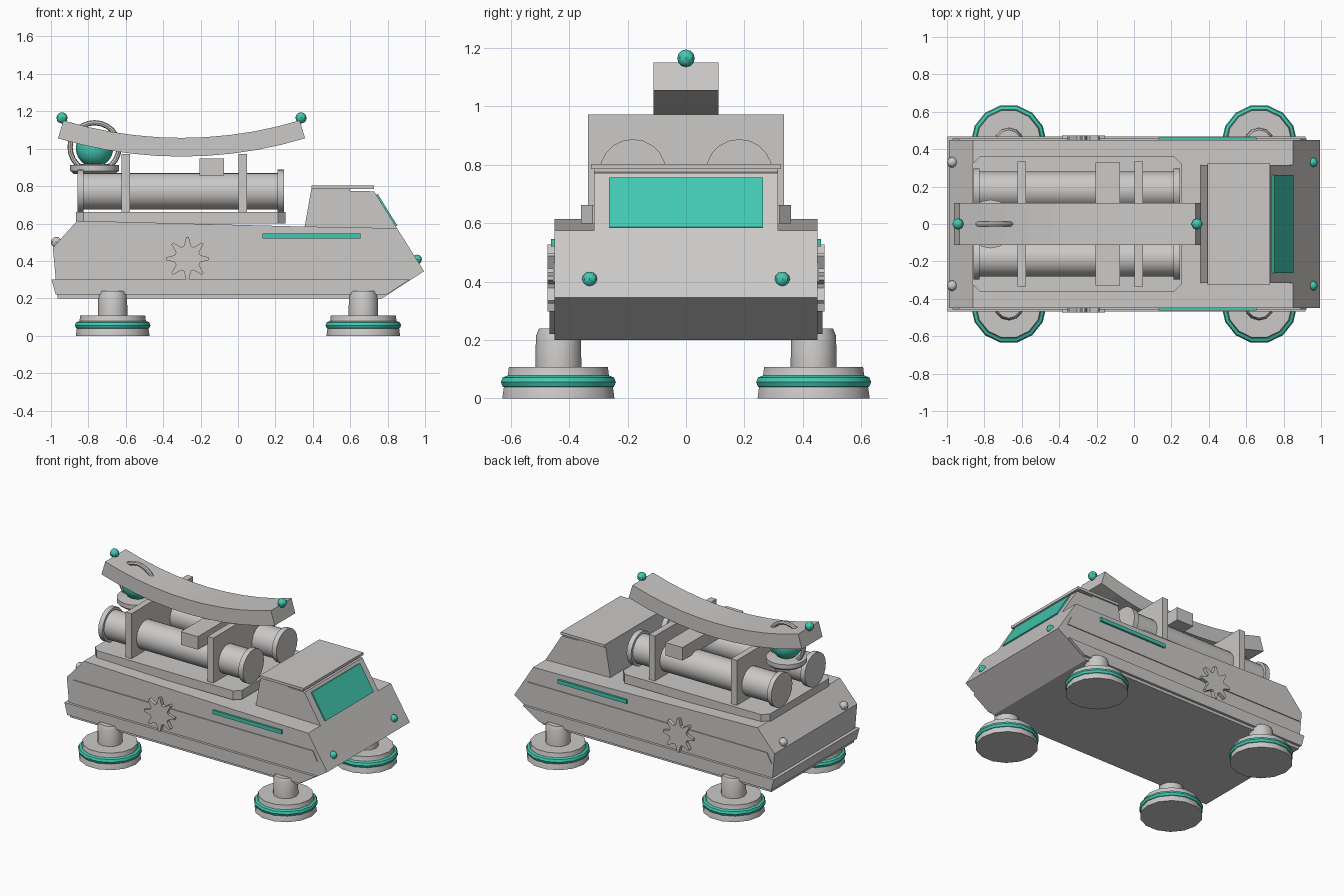
import bpy, bmesh, math
from mathutils import Matrix

if "Cube" in bpy.data.objects:
    bpy.data.objects.remove(bpy.data.objects["Cube"], do_unlink=True)


def make_material(name, rgb):
    m = bpy.data.materials.new(name)
    m.use_nodes = True
    m.diffuse_color = (*rgb, 1)
    m.node_tree.nodes["Principled BSDF"].inputs["Base Color"].default_value = (*rgb, 1)
    return m


GREY = make_material("warm grey", (0.60, 0.585, 0.575))
TEAL = make_material("teal", (0.055, 0.58, 0.44))


def finish(name, bm, mat, smooth=False):
    bmesh.ops.recalc_face_normals(bm, faces=bm.faces)
    mesh = bpy.data.meshes.new(name)
    bm.to_mesh(mesh)
    bm.free()
    mesh.materials.append(mat)
    ob = bpy.data.objects.new(name, mesh)
    bpy.context.collection.objects.link(ob)
    if smooth:
        bpy.ops.object.select_all(action="DESELECT")
        bpy.context.view_layer.objects.active = ob
        ob.select_set(True)
        bpy.ops.object.shade_smooth_by_angle(angle=math.radians(40))
    return ob


def extrude(name, points, a, b, mat=GREY, axis="y"):
    """Prism from a side profile (x, z) along y, or from a plan (x, y) along z."""
    bm = bmesh.new()
    place = (lambda p, t: (p[0], t, p[1])) if axis == "y" else (lambda p, t: (*p, t))
    low, high = ([bm.verts.new(place(p, t)) for p in points] for t in (a, b))
    bm.faces.new(low)
    bm.faces.new(high)
    for i in range(len(points)):
        j = (i + 1) % len(points)
        bm.faces.new((low[i], low[j], high[j], high[i]))
    return finish(name, bm, mat)


def box(name, x0, x1, half_y, z0, z1, mat=GREY):
    return extrude(name, [(x0, z0), (x1, z0), (x1, z1), (x0, z1)], -half_y, half_y, mat)


def lathe(name, profile, centre, axis="z", sides=16, mat=GREY, closed=False):
    """Spin an (r, height) profile about the chosen axis."""
    bm = bmesh.new()
    rings = []
    for r, h in profile:
        ring = []
        for k in range(sides):
            t = 2 * math.pi * k / sides
            u, v = r * math.cos(t), r * math.sin(t)
            offset = {"x": (h, u, v), "y": (u, h, v), "z": (u, v, h)}[axis]
            ring.append(bm.verts.new([c + o for c, o in zip(centre, offset)]))
        rings.append(ring)
    pairs = list(zip(rings, rings[1:]))
    if closed:
        pairs.append((rings[-1], rings[0]))
    else:
        bm.faces.new(rings[0])
        bm.faces.new(rings[-1])
    for p, q in pairs:
        for k in range(sides):
            n = (k + 1) % sides
            bm.faces.new((p[k], p[n], q[n], q[k]))
    return finish(name, bm, mat, True)


def ring(name, major, minor, centre, axis, sides, mat):
    section = [(major + minor * math.cos(k * math.pi / 4), minor * math.sin(k * math.pi / 4))
               for k in range(8)]
    return lathe(name, section, centre, axis, sides, mat, True)


def ball(name, radius, centre, mat, u=8, v=6):
    bm = bmesh.new()
    bmesh.ops.create_uvsphere(bm, u_segments=u, v_segments=v, radius=radius,
                              matrix=Matrix.Translation(centre))
    return finish(name, bm, mat, True)


# Hull and lower skirt
extrude("hull", [(-0.965, 0.2), (0.77, 0.2), (0.995, 0.345), (0.85, 0.575),
                 (0.3, 0.585), (-0.86, 0.615), (-0.99, 0.47)], -0.45, 0.45)
extrude("skirt", [(-0.975, 0.22), (0.795, 0.22), (0.918, 0.3), (-0.997, 0.3)], -0.467, 0.467)

# Cabin with overhanging roof and windscreen
extrude("cabin", [(0.355, 0.575), (0.85, 0.575), (0.728, 0.772), (0.6, 0.775),
                  (0.6, 0.79), (0.393, 0.79)], -0.315, 0.315)
box("roof", 0.393, 0.728, 0.325, 0.785, 0.803)
extrude("windscreen", [(0.844, 0.585), (0.852, 0.588), (0.748, 0.757), (0.739, 0.755)],
        -0.263, 0.263, TEAL)

# Side belts, light strips and sunburst emblems on both flanks
burst = []
for k in range(8):
    for turn, r in ((-0.28, 0.07), (-0.06, 0.115), (0.06, 0.115), (0.28, 0.07)):
        t = k * math.pi / 4 + turn
        burst.append((-0.27 + r * math.cos(t), 0.412 + r * math.sin(t)))
for side, s in (("right", -1), ("left", 1)):
    extrude(side + "_belt", [(-0.97, 0.4), (0.922, 0.4), (0.89, 0.465), (-0.935, 0.465)],
            s * 0.449, s * 0.456)
    extrude(side + "_light_strip", [(0.13, 0.52), (0.655, 0.52), (0.655, 0.546), (0.13, 0.546)],
            s * 0.449, s * 0.463, TEAL)
    extrude(side + "_sunburst", burst, s * 0.449, s * 0.474)
    ball(side + "_headlight", 0.026, (0.957, s * 0.33, 0.408), TEAL)
    ball(side + "_tail_knob", 0.029, (-0.972, s * 0.33, 0.5), GREY)

# Rear deck with clipped corners
extrude("deck", [(-0.865, -0.32), (-0.825, -0.36), (0.215, -0.36), (0.255, -0.32),
                 (0.255, 0.32), (0.215, 0.36), (-0.825, 0.36), (-0.865, 0.32)],
        0.6, 0.662, axis="z")

# Twin barrels with flanged ends
for side, y in (("right", -0.182), ("left", 0.182)):
    lathe(side + "_barrel", [(0.115, -0.858), (0.115, -0.825), (0.098, -0.825),
                             (0.098, 0.21), (0.115, 0.21), (0.115, 0.245)],
          (0, y, 0.773), "x", 20)

# Upright frames and cross brace
box("rear_frame", -0.622, -0.578, 0.335, 0.66, 0.972)
box("front_frame", 0.003, 0.047, 0.335, 0.66, 0.972)
box("cross_brace", -0.205, -0.075, 0.33, 0.857, 0.947)

# Arched beam with an orb at each end
radius, half = 2.237, 0.293
angles = [half * (i / 5 - 1) for i in range(11)]
arc = [(-0.302 + r * math.sin(a), 1.008 + radius - r * math.cos(a))
       for r, seq in ((radius + 0.05, angles), (radius - 0.05, angles[::-1])) for a in seq]
extrude("arched_beam", arc, -0.112, 0.112)
ball("rear_orb", 0.03, (-0.941, 0, 1.165), TEAL)
ball("front_orb", 0.03, (0.337, 0, 1.165), TEAL)

# Energy sphere on its pedestal, circled by an upright ring
lathe("pedestal", [(0.11, 0.865), (0.13, 0.882), (0.13, 0.912), (0.07, 0.918)],
      (-0.767, 0, 0))
ball("energy_sphere", 0.1, (-0.767, 0, 1.002), TEAL, 16, 12)
ring("sphere_ring", 0.131, 0.014, (-0.767, 0, 1.008), "y", 24, GREY)

# Four hover feet: pad, glowing ring and leg
for end, x in (("rear", -0.67), ("front", 0.67)):
    for side, y in (("right", -0.437), ("left", 0.437)):
        name = end + "_" + side
        lathe(name + "_pad", [(0.197, 0), (0.19, 0.05), (0.178, 0.075), (0.174, 0.107)],
              (x, y, 0), sides=14)
        ring(name + "_glow_ring", 0.18, 0.022, (x, y, 0.056), "z", 14, TEAL)
        lathe(name + "_leg", [(0.079, 0.1), (0.077, 0.215), (0.066, 0.24)], (x, y, 0), sides=12)
